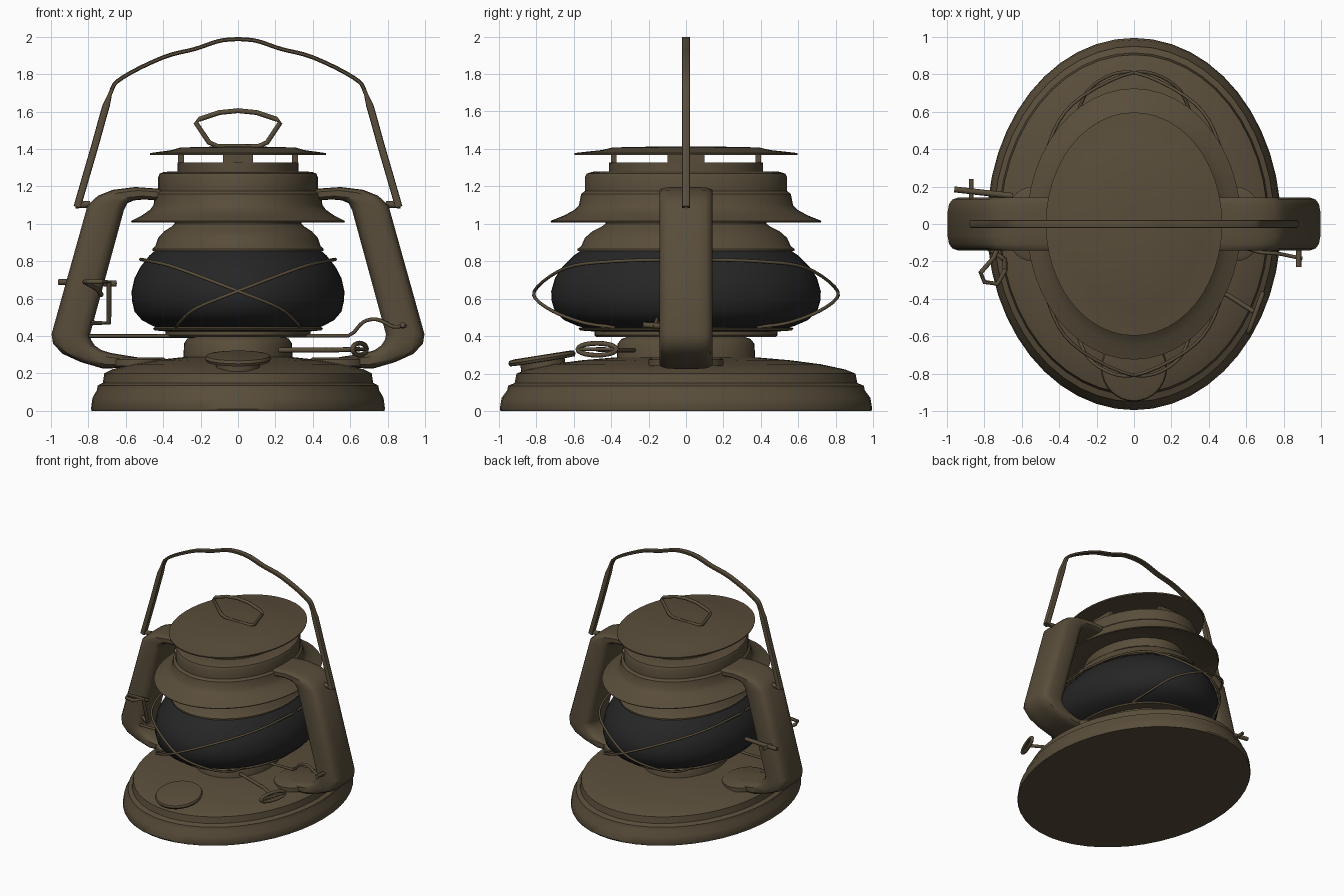
import bpy, bmesh, math
from mathutils import Vector, Matrix

if "Cube" in bpy.data.objects:
    bpy.data.objects.remove(bpy.data.objects["Cube"])

SX = 0.79          # the lantern body is an ellipse: x radius = 0.79 * y radius


def material(name, rgb):
    m = bpy.data.materials.new(name)
    m.diffuse_color = (*rgb, 1)
    m.use_nodes = True
    m.node_tree.nodes["Principled BSDF"].inputs["Base Color"].default_value = m.diffuse_color
    return m


BROWN = material("aged_brown_metal", (0.10, 0.075, 0.043))
DARK = material("dark_glass", (0.019, 0.019, 0.02))


def finish(name, bm, mat=BROWN, angle=35):
    bmesh.ops.remove_doubles(bm, verts=bm.verts, dist=1e-5)
    bmesh.ops.recalc_face_normals(bm, faces=bm.faces)
    me = bpy.data.meshes.new(name)
    bm.to_mesh(me)
    bm.free()
    ob = bpy.data.objects.new(name, me)
    bpy.context.collection.objects.link(ob)
    me.materials.append(mat)
    bpy.ops.object.select_all(action='DESELECT')
    ob.select_set(True)
    bpy.context.view_layer.objects.active = ob
    bpy.ops.object.shade_smooth_by_angle(angle=math.radians(angle))
    return ob


def skin(bm, rings, cap=True, closed=False):
    vr = [[bm.verts.new(p) for p in r] for r in rings]
    n = len(vr[0])
    pairs = list(zip(vr, vr[1:])) + ([(vr[-1], vr[0])] if closed else [])
    for a, b in pairs:
        for i in range(n):
            j = (i + 1) % n
            bm.faces.new((a[i], a[j], b[j], b[i]))
    if cap and not closed:
        bm.faces.new(vr[0])
        bm.faces.new(vr[-1])


def lathe(name, profile, mat=BROWN, n=48, sx=SX, matrix=None):
    """Elliptical turned part, closed flat at both ends."""
    bm = bmesh.new()
    skin(bm, [[(r * sx * math.cos(2 * math.pi * i / n), r * math.sin(2 * math.pi * i / n), z)
               for i in range(n)] for r, z in profile])
    if matrix:
        bm.transform(matrix)
    return finish(name, bm, mat)


def wire(name, pts, rad=0.012, closed=False, n=8):
    """Round wire swept along points."""
    pts = [Vector(p) for p in pts]
    m = len(pts)
    rings, u = [], None
    for k, p in enumerate(pts):
        a = pts[k - 1] if (k or closed) else p
        b = pts[(k + 1) % m] if (k < m - 1 or closed) else p
        t = (b - a).normalized()
        if u is None:
            u = t.orthogonal()
        u = (u - t * u.dot(t)).normalized()
        v = t.cross(u)
        rings.append([p + rad * (u * math.cos(2 * math.pi * i / n) + v * math.sin(2 * math.pi * i / n))
                      for i in range(n)])
    bm = bmesh.new()
    skin(bm, rings, closed=closed)
    return finish(name, bm, angle=50)


def smooth(pts, steps=5):
    """Catmull-Rom resampling of a path."""
    p = [Vector(q) for q in pts]
    p = [2 * p[0] - p[1]] + p + [2 * p[-1] - p[-2]]
    out = []
    for i in range(1, len(p) - 2):
        a, b, c, d = p[i - 1:i + 3]
        for s in range(steps):
            t = s / steps
            out.append(0.5 * (2 * b + (c - a) * t + (2 * a - 5 * b + 4 * c - d) * t * t
                              + (3 * b - a - 3 * c + d) * t ** 3))
    return out + [p[-2]]


def band(name, pairs, hy, n=16, power=0.5, sign=1):
    """Rounded-box section in the xz plane between outer and inner outlines."""
    def sp(v):
        return math.copysign(abs(v) ** power, v) if abs(v) > 1e-6 else 0
    rings = []
    for (ox, oz), (ix, iz) in pairs:
        ring = []
        for i in range(n):
            a = 2 * math.pi * (i + 0.5) / n
            c, s = sp(math.cos(a)), sp(math.sin(a))
            ring.append((sign * ((ox + ix) / 2 + c * (ox - ix) / 2), s * hy,
                         (oz + iz) / 2 + c * (oz - iz) / 2))
        rings.append(ring)
    bm = bmesh.new()
    skin(bm, rings)
    return finish(name, bm)


def box(name, loc, size):
    bm = bmesh.new()
    bmesh.ops.create_cube(bm, size=1, matrix=Matrix.Translation(loc) @ Matrix.Diagonal((*size, 1)))
    return finish(name, bm)


# Turned body parts, bottom to top
lathe("fuel_tank", [(0.99, 0), (0.995, 0.01), (0.985, 0.07), (0.955, 0.11), (0.95, 0.135), (0.915, 0.15),
                    (0.905, 0.2), (0.85, 0.222), (0.72, 0.25), (0.55, 0.272), (0.36, 0.288)])
lathe("burner_neck", [(0.37, 0.28), (0.365, 0.36), (0.345, 0.385), (0.30, 0.40), (0.30, 0.42)])
lathe("burner_plate", [(0.48, 0.395), (0.49, 0.405), (0.49, 0.425), (0.565, 0.43), (0.575, 0.44),
                       (0.565, 0.447), (0.50, 0.447)])
lathe("globe", [(0.53, 0.44), (0.58, 0.455), (0.65, 0.485), (0.70, 0.53), (0.718, 0.59), (0.72, 0.64),
                (0.70, 0.71), (0.66, 0.77), (0.60, 0.83), (0.55, 0.865)], DARK)
lathe("globe_collar", [(0.53, 0.855), (0.58, 0.855), (0.58, 0.866), (0.56, 0.88), (0.54, 0.925),
                       (0.50, 0.96), (0.45, 0.985), (0.43, 1.0), (0.43, 1.08)])
lathe("hood", [(0.42, 1.07), (0.56, 1.07), (0.72, 1.008), (0.725, 1.015), (0.65, 1.045), (0.595, 1.075),
               (0.572, 1.10), (0.56, 1.16), (0.54, 1.175), (0.54, 1.25), (0.53, 1.268), (0.50, 1.278),
               (0.40, 1.28)])
lathe("chimney_ring", [(0.41, 1.27), (0.41, 1.328), (0.38, 1.328)])
lathe("chimney_cap", [(0.40, 1.37), (0.595, 1.368), (0.597, 1.378), (0.45, 1.394), (0.39, 1.408), (0.1, 1.414)])
for i, (x, y, w, d) in enumerate([(0, -0.385, 0.16, 0.03), (0, 0.385, 0.16, 0.03),
                                  (-0.305, 0, 0.03, 0.2), (0.305, 0, 0.03, 0.2)]):
    box(f"chimney_post_{i}", (x, y, 1.348), (w, d, 0.06))

# Side air tubes with their flanges on the tank
outer = [(0.38, 1.185), (0.55, 1.197), (0.67, 1.182), (0.75, 1.15), (0.805, 1.10), (0.90, 0.76), (0.998, 0.41),
         (0.99, 0.36), (0.94, 0.305), (0.84, 0.26), (0.72, 0.225), (0.50, 0.235)]
inner = [(0.38, 1.12), (0.50, 1.13), (0.555, 1.125), (0.59, 1.11), (0.61, 1.07), (0.70, 0.74), (0.79, 0.41),
         (0.785, 0.38), (0.765, 0.35), (0.73, 0.325), (0.68, 0.31), (0.50, 0.28)]
for side, s in (("left", -1), ("right", 1)):
    band(f"air_tube_{side}", list(zip(outer, inner)), 0.143, sign=s)
    lathe(f"tube_flange_{side}", [(0.20, 0.24), (0.20, 0.275), (0.18, 0.285)], n=32,
          matrix=Matrix.Translation((s * 0.54, 0, 0)))
    wire(f"bail_pin_{side}", [(s * 0.87, 0, 1.10), (s * 0.79, 0, 1.105)], 0.018)

# Carrying bail: flat strip, thinner at the top
half = smooth([(0.86, 1.09), (0.77, 1.40), (0.685, 1.69), (0.62, 1.78), (0.40, 1.89), (0.23, 1.935),
               (0.10, 1.978), (0, 1.988)], 4)
path = half + [Vector((-p.x, p.y)) for p in reversed(half[:-1])]
pairs = []
for k, p in enumerate(path):
    t = (path[min(k + 1, len(path) - 1)] - path[max(k - 1, 0)]).normalized()
    nrm = Vector((t.y, -t.x))
    w = 0.02 if p.y < 1.65 else 0.011
    pairs.append((p + nrm * w, p - nrm * w))
band("carrying_bail", pairs, 0.023, n=12)

# Small lifting loop on the cap
side_pts = [(0.11, 1.415), (0.155, 1.435), (0.225, 1.54), (0.205, 1.56), (0.10, 1.595), (0, 1.605)]
loop = side_pts + [(-x, z) for x, z in reversed(side_pts[:-1])]
wire("cap_loop", [(x, 0, z) for x, z in loop], 0.013, closed=True)

# Crossed guard wires on both faces of the globe
guard = smooth([(-0.52, -0.03, 0.81), (-0.47, -0.38, 0.80), (-0.33, -0.64, 0.765), (0, -0.81, 0.64),
                (0.22, -0.74, 0.55), (0.31, -0.56, 0.475), (0.33, -0.38, 0.447)])
for sx in (-1, 1):
    for sy in (-1, 1):
        wire(f"guard_wire_{sx + 1}_{sy + 1}", [(p.x * sx, p.y * sy, p.z) for p in guard], 0.009)

# Tilted filler cap at the front of the tank
tilt = Matrix.Translation((0, -0.77, 0.285)) @ Matrix.Rotation(math.radians(9), 4, 'X')
lathe("filler_cap", [(0.12, -0.06), (0.12, -0.022), (0.175, -0.02), (0.182, -0.005), (0.175, 0.01),
                     (0.15, 0.014)], n=32, sx=0.97, matrix=tilt)

# Wick knob: stem, oval ring and cross bar
kc = Vector((0.65, -0.475, 0.33))
kd = Vector((0.34, 0.94, 0))
wire("wick_stem", [(0.22, -0.28, 0.325), (0.50, -0.38, 0.325), kc], 0.013)
wire("wick_knob", [kc + kd * 0.11 * math.cos(a * math.pi / 10) + Vector((0, 0, 0.032 * math.sin(a * math.pi / 10)))
                   for a in range(20)], 0.013, closed=True)
wire("wick_knob_bar", [kc - kd * 0.11, kc + kd * 0.11], 0.01)

# Globe lift rod and its lever on the right tube
wire("lift_rod", [(-0.80, -0.13, 0.40), (0.59, -0.13, 0.402)] +
     smooth([(0.62, -0.135, 0.42), (0.67, -0.15, 0.475), (0.73, -0.155, 0.49), (0.78, -0.16, 0.475),
             (0.83, -0.17, 0.45), (0.90, -0.185, 0.455)], 3), 0.01)
wire("lift_lever_tab", [(0.88, -0.14, 0.455), (0.88, -0.23, 0.46)], 0.015)

# Wire hook and pivot on the left tube
wire("left_hook", [(-0.73, -0.13, 0.62), (-0.75, -0.18, 0.65), (-0.82, -0.26, 0.69), (-0.80, -0.31, 0.69),
                   (-0.73, -0.32, 0.69), (-0.69, -0.25, 0.69), (-0.69, -0.19, 0.47), (-0.78, -0.13, 0.47)], 0.013)
wire("left_pivot_rod", [(-0.65, 0.15, 0.68), (-0.96, 0.185, 0.69)], 0.016)
wire("left_pivot_pin", [(-0.87, 0.12, 0.685), (-0.87, 0.24, 0.685)], 0.012)
